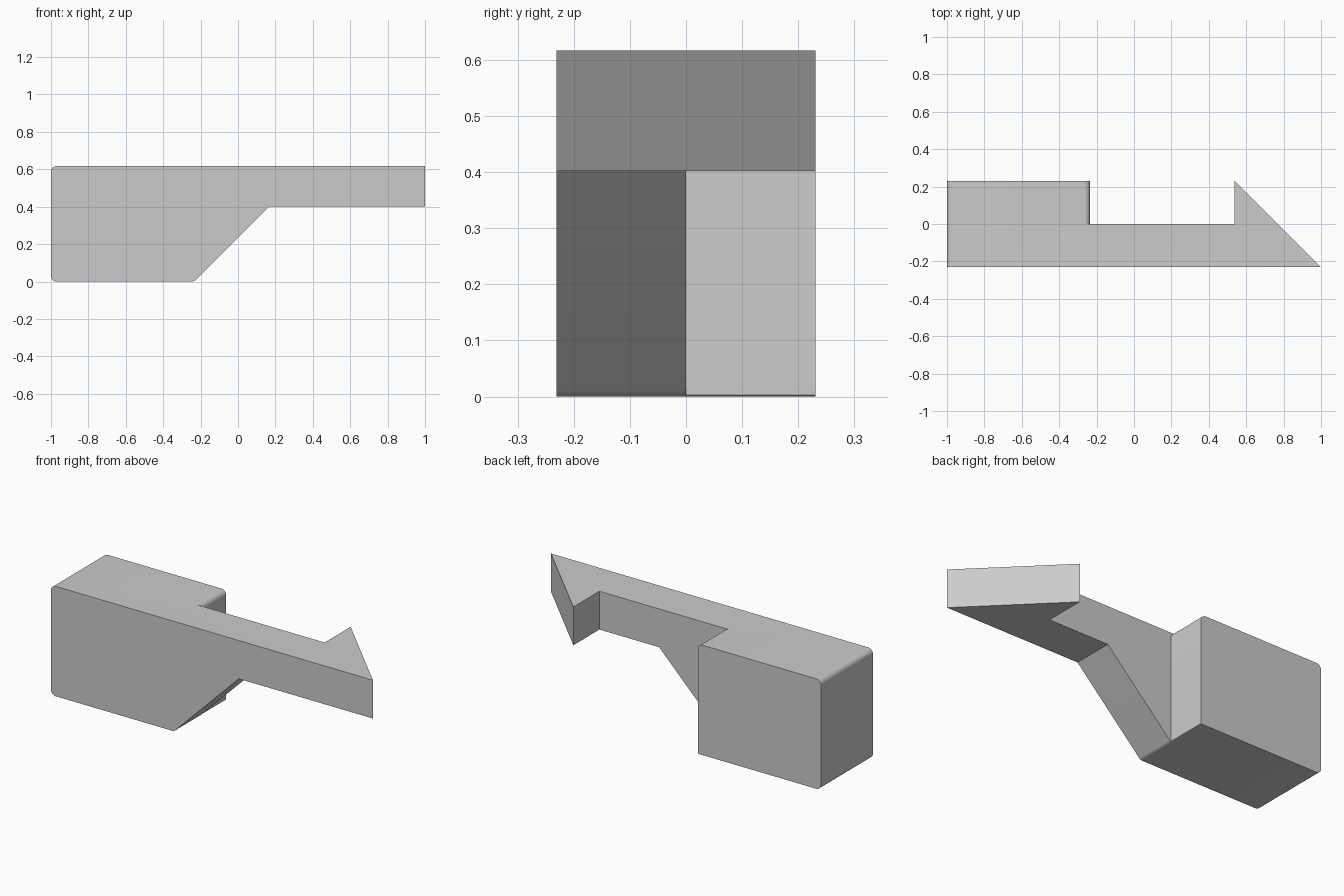
import bpy, bmesh, math

if "Cube" in bpy.data.objects:
    bpy.data.objects.remove(bpy.data.objects["Cube"], do_unlink=True)

L, W, H = 1.0, 0.231, 0.617     # half length, half width, height
ARM_Z = 0.402                   # underside of the arm
STEP_X = -0.235                 # inner face of the body
R = 0.03                        # rounding radius

grey = bpy.data.materials.new("plain grey")
grey.use_nodes = True
colour = (0.6, 0.6, 0.6, 1)
grey.diffuse_color = colour
grey.node_tree.nodes["Principled BSDF"].inputs["Base Color"].default_value = colour


def arc(cx, cz, start, end, steps=8):
    angles = [math.radians(start + (end - start) * i / steps) for i in range(steps + 1)]
    return [(cx + R * math.cos(a), cz + R * math.sin(a)) for a in angles]


def prism(name, outline, place, offset):
    """Extrude an outline; place maps 2D points to 3D."""
    bm = bmesh.new()
    face = bm.faces.new([bm.verts.new(place(*p)) for p in outline])
    new = bmesh.ops.extrude_face_region(bm, geom=[face])["geom"]
    verts = [v for v in new if isinstance(v, bmesh.types.BMVert)]
    bmesh.ops.translate(bm, verts=verts, vec=offset)
    bmesh.ops.recalc_face_normals(bm, faces=bm.faces)
    mesh = bpy.data.meshes.new(name)
    bm.to_mesh(mesh)
    bm.free()
    mesh.materials.append(grey)
    obj = bpy.data.objects.new(name, mesh)
    bpy.context.collection.objects.link(obj)
    return obj


def cut(obj, tool, operation):
    mod = obj.modifiers.new(operation, "BOOLEAN")
    mod.operation, mod.object, mod.solver = operation, tool, "EXACT"
    bpy.context.view_layer.objects.active = obj
    bpy.ops.object.modifier_apply(modifier=mod.name)
    bpy.data.objects.remove(tool, do_unlink=True)


# Side profile: rounded body, sloping underside and straight arm
side = arc(-L + R, H - R, 90, 180) + arc(-L + R, R, 180, 270)
side += arc(STEP_X - R * math.tan(math.pi / 8), R, 270, 315)
side += [(STEP_X + ARM_Z, ARM_Z), (L, ARM_Z), (L, H)]
clip = prism("snap_clip", side, lambda x, z: (x, -W, z), (0, 2 * W, 0))

# Plan outline: wide body, narrow arm and slanted hook
hook_x = L - 2 * W
plan = [(-1.2, -0.4), (L + 0.4 - W, -0.4), (L, -W), (hook_x, W), (hook_x, 0),
        (STEP_X, 0), (STEP_X, 0.4), (-1.2, 0.4)]
cut(clip, prism("plan_tool", plan, lambda x, y: (x, y, -0.2), (0, 0, 1)), "INTERSECT")

# Rounded top edge on the inner face of the body
corner = arc(STEP_X - R, H - R, 0, 90)
corner += [(STEP_X - R, H + 0.1), (STEP_X + 0.1, H + 0.1), (STEP_X + 0.1, H - R)]
cut(clip, prism("rounding_tool", corner, lambda x, z: (x, 0, z), (0, 0.4, 0)), "DIFFERENCE")

bpy.ops.object.select_all(action="DESELECT")
clip.select_set(True)
bpy.context.view_layer.objects.active = clip
bpy.ops.object.shade_smooth_by_angle(angle=math.radians(25))
